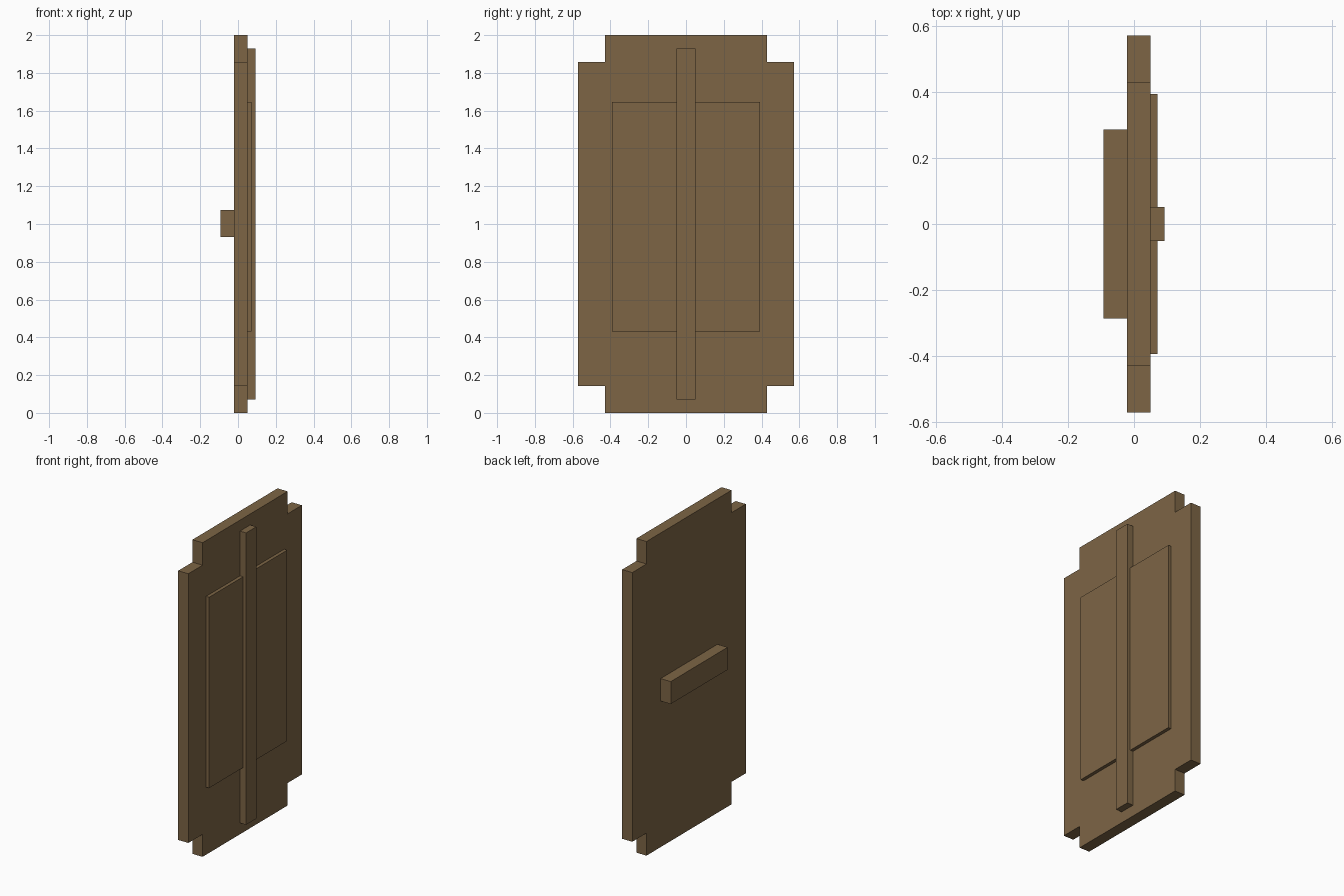
import bpy, bmesh
from mathutils import Vector

cube = bpy.data.objects.get("Cube")
if cube:
    bpy.data.objects.remove(cube, do_unlink=True)

# Single wood colour
wood = bpy.data.materials.new("brown_wood")
wood.use_nodes = True
colour = (0.205, 0.130, 0.060, 1)
wood.diffuse_color = colour
bsdf = next(n for n in wood.node_tree.nodes if n.type == 'BSDF_PRINCIPLED')
bsdf.inputs["Base Color"].default_value = colour
bsdf.inputs["Roughness"].default_value = 0.8


def slab(name, outline, x0, x1):
    """Extrude a (y, z) outline along x from x0 to x1."""
    bm = bmesh.new()
    face = bm.faces.new([bm.verts.new((x0, y, z)) for y, z in outline])
    ext = bmesh.ops.extrude_face_region(bm, geom=[face])
    verts = [g for g in ext["geom"] if isinstance(g, bmesh.types.BMVert)]
    bmesh.ops.translate(bm, verts=verts, vec=Vector((x1 - x0, 0, 0)))
    bmesh.ops.recalc_face_normals(bm, faces=bm.faces)
    mesh = bpy.data.meshes.new(name)
    bm.to_mesh(mesh)
    bm.free()
    mesh.materials.append(wood)
    obj = bpy.data.objects.new(name, mesh)
    bpy.context.collection.objects.link(obj)
    return obj


def rect(half_width, z0, z1):
    return [(-half_width, z0), (half_width, z0), (half_width, z1), (-half_width, z1)]


# Main board with a square notch at each corner
W, H, N = 0.571, 2.0, 0.143
half = [(W - N, 0), (W - N, N), (W, N), (W, H - N), (W - N, H - N), (W - N, H)]
board = half + [(-y, z) for y, z in reversed(half)]

BACK, FACE = -0.0214, 0.05
slab("shield_board", board, BACK, FACE)

# Raised panel and central rib on the outer face
slab("raised_panel", rect(0.393, 0.43, 1.645), FACE, 0.0714)
slab("central_rib", rect(0.051, 0.0714, 1.93), FACE, 0.0929)

# Grip on the inner face
slab("grip", rect(0.286, 0.93, 1.073), -0.0929, BACK)
